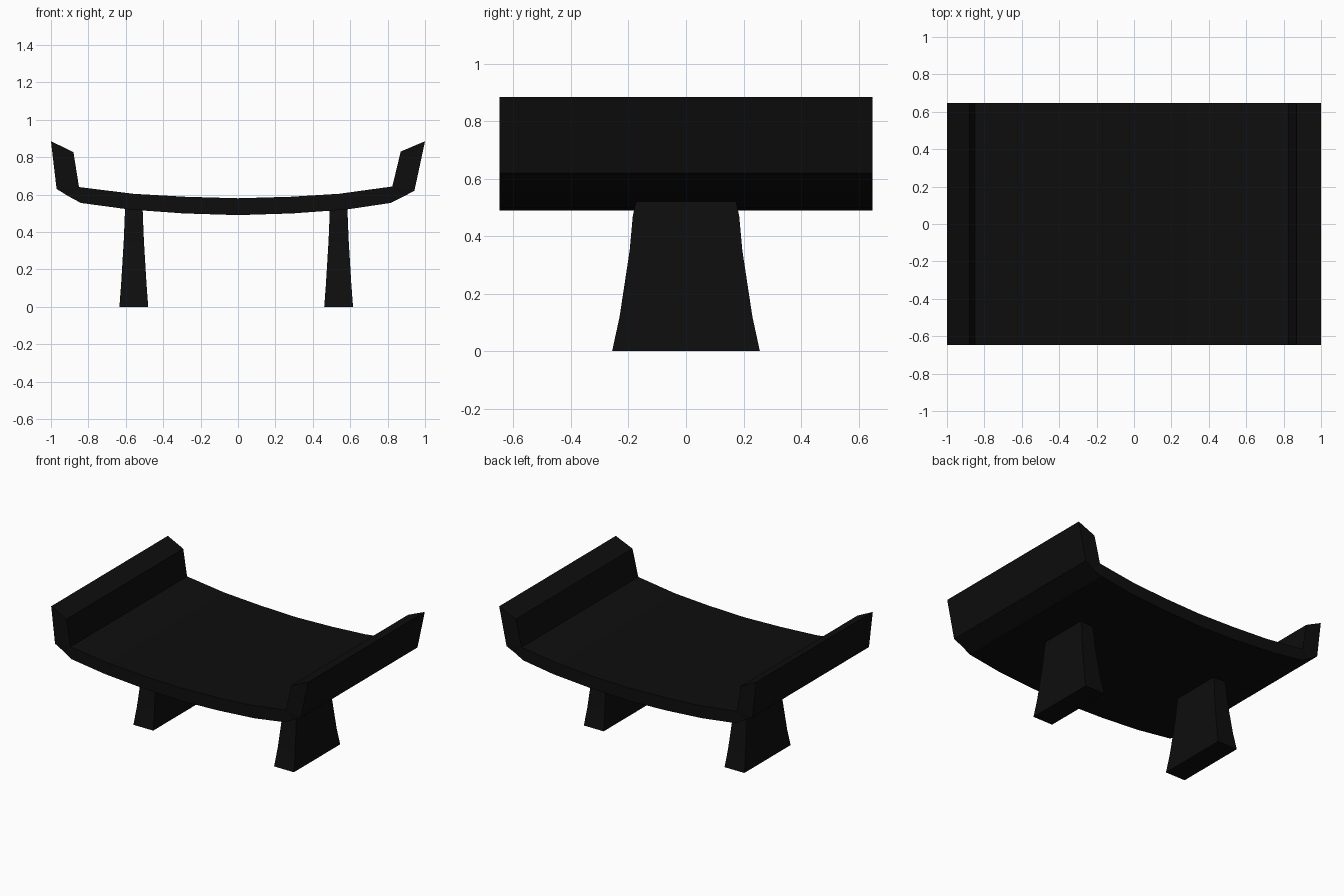
import bpy, bmesh

cube = bpy.data.objects.get("Cube")
if cube:
    bpy.data.objects.remove(cube, do_unlink=True)

black = bpy.data.materials.new("black_lacquer")
black.use_nodes = True
colour = (0.0043, 0.0043, 0.0043, 1)
black.diffuse_color = colour
black.node_tree.nodes["Principled BSDF"].inputs["Base Color"].default_value = colour


def loft(name, rings):
    """Join a row of equal-sized point rings into one closed, flat-faced solid."""
    bm = bmesh.new()
    loops = [[bm.verts.new(p) for p in ring] for ring in rings]
    n = len(rings[0])
    for a, b in zip(loops, loops[1:]):
        for i in range(n):
            j = (i + 1) % n
            bm.faces.new((a[i], a[j], b[j], b[i]))
    bm.faces.new(loops[0])
    bm.faces.new(loops[-1])
    bmesh.ops.remove_doubles(bm, verts=bm.verts, dist=0.0005)
    bmesh.ops.recalc_face_normals(bm, faces=bm.faces)
    mesh = bpy.data.meshes.new(name)
    bm.to_mesh(mesh)
    bm.free()
    mesh.materials.append(black)
    obj = bpy.data.objects.new(name, mesh)
    bpy.context.collection.objects.link(obj)
    return obj


# Curved seat with raised ends: (top x, top z, bottom x, bottom z, bottom half depth)
DEPTH = 0.648
left_half = [
    (-0.88, 0.827, -1.0, 0.885, DEPTH),
    (-0.85, 0.64, -0.97, 0.63, DEPTH),
    (-0.85, 0.64, -0.905, 0.59, 0.643),
    (-0.85, 0.64, -0.84, 0.555, DEPTH),
    (-0.56, 0.604, -0.58, 0.52, DEPTH),
    (-0.28, 0.588, -0.29, 0.499, DEPTH),
    (0.0, 0.58, 0.0, 0.49, DEPTH),
]
# The right end is a mirror of the left, shifted slightly at the corners
right_half = [
    (0.28, 0.588, 0.29, 0.499, DEPTH),
    (0.54, 0.604, 0.58, 0.52, DEPTH),
    (0.825, 0.643, 0.815, 0.555, DEPTH),
    (0.825, 0.643, 0.88, 0.587, 0.643),
    (0.825, 0.643, 0.943, 0.62, DEPTH),
    (0.87, 0.83, 1.0, 0.885, DEPTH),
]
loft("seat", [
    [(tx, -DEPTH, tz), (tx, DEPTH, tz), (bx, d, bz), (bx, -d, bz)]
    for tx, tz, bx, bz, d in left_half + right_half
])

# Flared slab legs: (height, half width, half depth)
sections = [(0, 0.077, 0.257), (0.12, 0.068, 0.231), (0.35, 0.054, 0.196),
            (0.47, 0.049, 0.185), (0.53, 0.047, 0.172)]
for name, centre in (("right_leg", -0.557), ("left_leg", 0.538)):
    loft(name, [
        [(centre - w, -d, z), (centre + w, -d, z), (centre + w, d, z), (centre - w, d, z)]
        for z, w, d in sections
    ])
